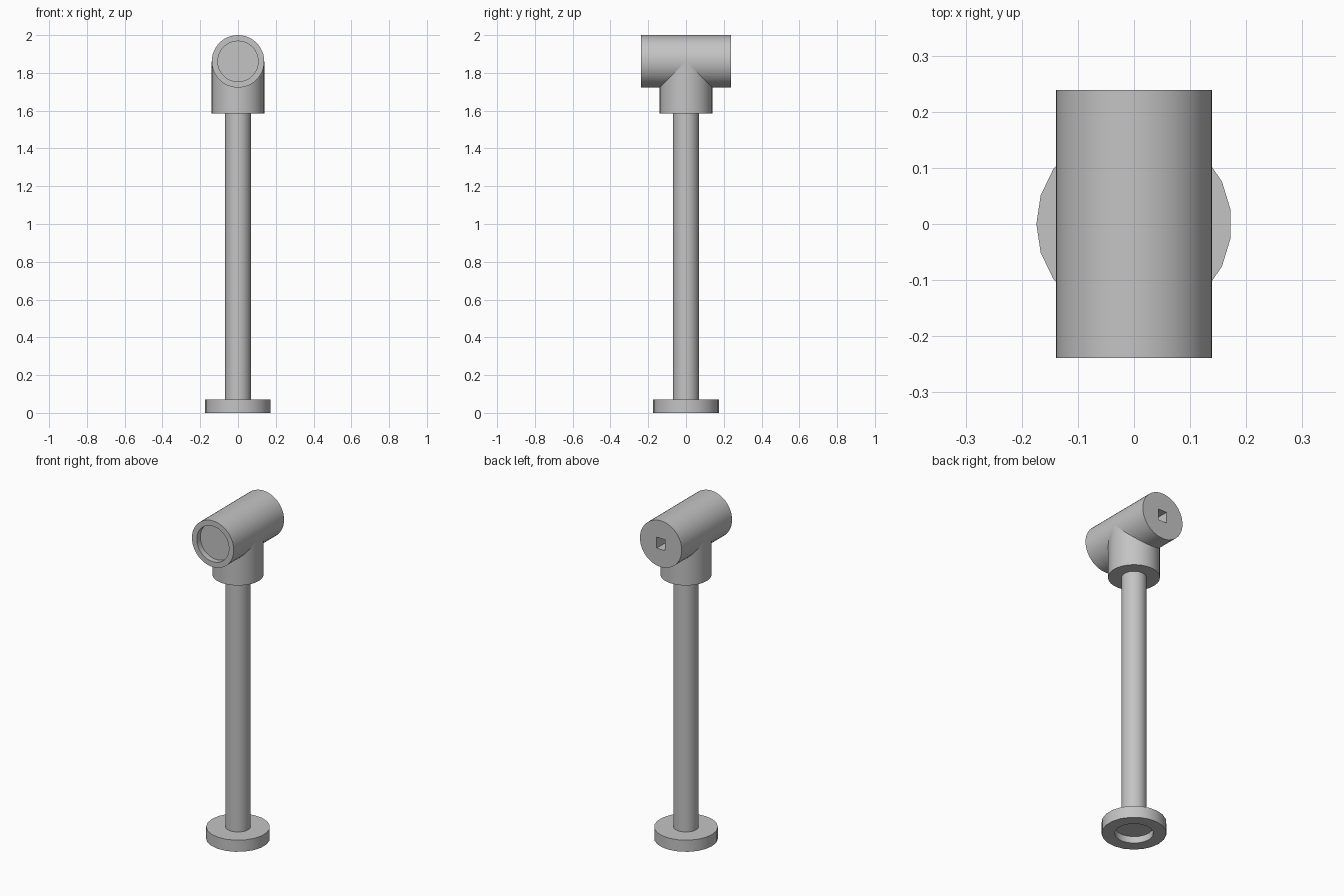
import bpy
import bmesh
from math import cos, sin, pi, radians

cube = bpy.data.objects.get("Cube")
if cube:
    bpy.data.objects.remove(cube, do_unlink=True)

grey = bpy.data.materials.new("Plain Grey")
grey.use_nodes = True
grey.diffuse_color = (0.55, 0.55, 0.55, 1)
grey.node_tree.nodes["Principled BSDF"].inputs["Base Color"].default_value = (0.55, 0.55, 0.55, 1)


def finish(obj):
    bpy.ops.object.select_all(action='DESELECT')
    bpy.context.view_layer.objects.active = obj
    obj.select_set(True)
    bpy.ops.object.shade_smooth_by_angle(angle=radians(30))


def lathe(name, profile, sides, location=(0, 0, 0), rotation=(0, 0, 0)):
    """Spin (radius, height) points around z and cap both ends."""
    bm = bmesh.new()
    rings = []
    for r, h in profile:
        angles = [pi + 2 * pi * i / sides for i in range(sides)]
        rings.append([bm.verts.new((r * cos(a), r * sin(a), h)) for a in angles])
    for low, high in zip(rings, rings[1:]):
        for i in range(sides):
            j = (i + 1) % sides
            bm.faces.new((low[i], low[j], high[j], high[i]))
    bm.faces.new(rings[0][::-1])
    bm.faces.new(rings[-1])
    bmesh.ops.recalc_face_normals(bm, faces=bm.faces)
    mesh = bpy.data.meshes.new(name)
    bm.to_mesh(mesh)
    bm.free()
    mesh.materials.append(grey)
    obj = bpy.data.objects.new(name, mesh)
    obj.location = location
    obj.rotation_euler = rotation
    bpy.context.collection.objects.link(obj)
    finish(obj)
    return obj


# Base disc, hollowed underneath
lathe("base", [(0.104, 0.04), (0.104, 0), (0.174, 0), (0.174, 0.07)], 21)

# Pole
lathe("pole", [(0.068, 0.05), (0.068, 1.62)], 32)

# Upright socket of the tee
lathe("neck", [(0.139, 1.585), (0.139, 1.86)], 48)

# Crosswise head, with a round recess in the front end
head = lathe("head", [(0.139, -0.239), (0.139, 0.239), (0.107, 0.239), (0.107, 0.205)],
             48, (0, 0, 1.861), (radians(90), 0, 0))

# Rectangular slot in the back end
bpy.ops.mesh.primitive_cube_add(size=1, location=(0, 0.22, 1.861))
cutter = bpy.context.object
cutter.name = "slot_cutter"
cutter.scale = (0.056, 0.2, 0.066)
cutter.data.materials.append(grey)
cutter.hide_render = True
cutter.hide_set(True)
cut = head.modifiers.new("Slot", 'BOOLEAN')
cut.operation = 'DIFFERENCE'
cut.solver = 'EXACT'
cut.object = cutter
# Keep the cut ahead of the smoothing modifier
while head.modifiers.find("Slot") > 0:
    head.modifiers.move(head.modifiers.find("Slot"), 0)
